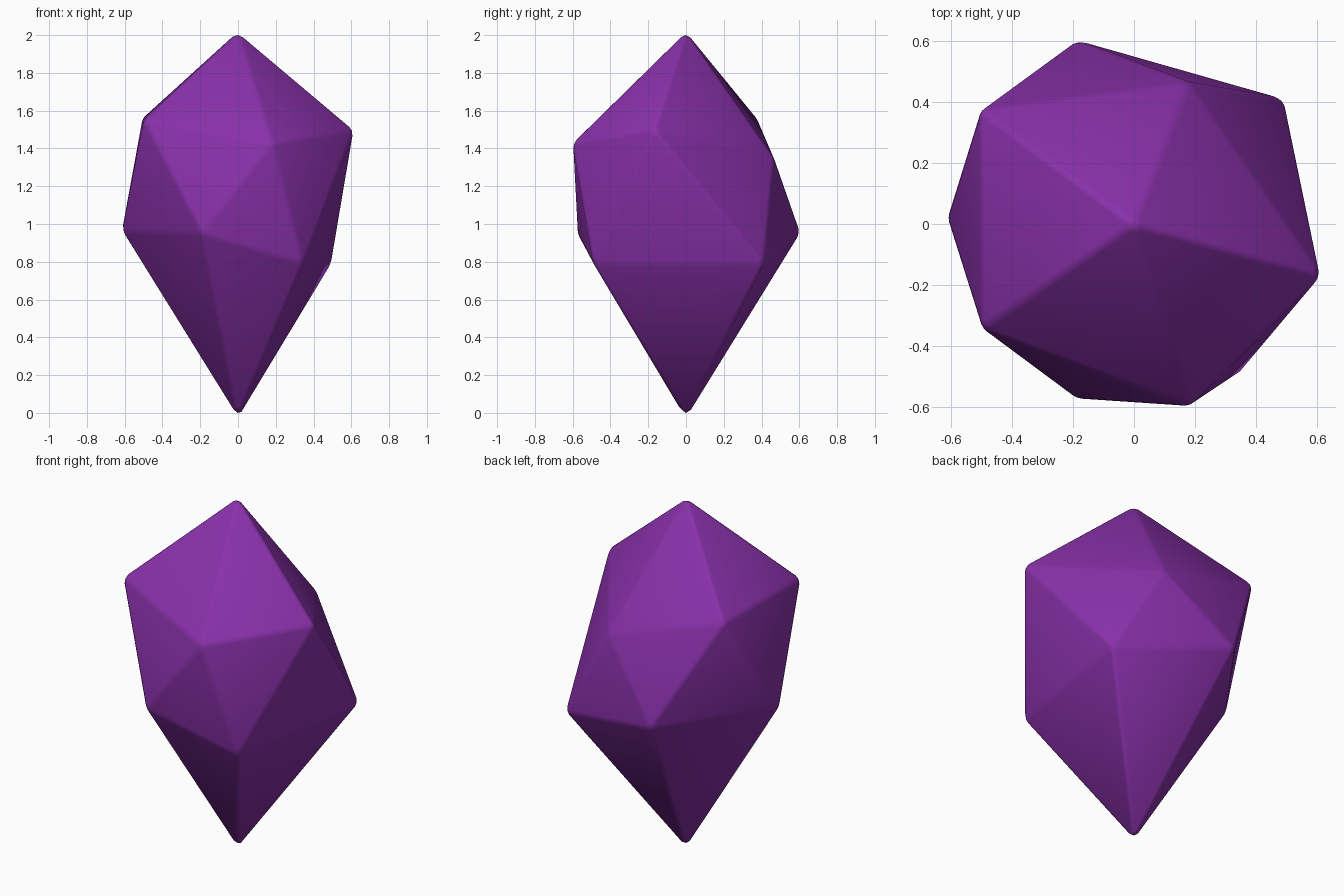
import bpy, bmesh

if "Cube" in bpy.data.objects:
    bpy.data.objects.remove(bpy.data.objects["Cube"])

# Crystal corners: a tip at each end, two irregular five-point rings between
upper = [(-0.50, -0.345, 1.55), (0.18, -0.60, 1.43), (0.615, -0.17, 1.50),
         (0.18, 0.465, 1.35), (-0.505, 0.375, 1.56)]
lower = [(-0.19, -0.575, 0.95), (0.345, -0.49, 0.79), (0.495, 0.41, 0.79),
         (-0.19, 0.605, 0.95), (-0.615, 0.02, 0.96)]

bm = bmesh.new()
top = bm.verts.new((0, 0, 2.01))
bottom = bm.verts.new((0, 0, -0.015))
up = [bm.verts.new(p) for p in upper]
lo = [bm.verts.new(p) for p in lower]

# Crown, zigzag girdle and long lower facets
for i in range(5):
    j = (i + 1) % 5
    bm.faces.new((top, up[i], up[j]))
    bm.faces.new((up[i], lo[i], up[j]))
    bm.faces.new((lo[i], lo[j], up[j]))
    bm.faces.new((bottom, lo[j], lo[i]))
bmesh.ops.recalc_face_normals(bm, faces=bm.faces[:])

# Softened edges, then fit the height exactly
bmesh.ops.bevel(bm, geom=bm.edges[:], offset=0.018, offset_type='OFFSET',
                segments=2, profile=0.5, affect='EDGES')
low = min(v.co.z for v in bm.verts)
high = max(v.co.z for v in bm.verts)
for v in bm.verts:
    if v.co.z > 1.9:
        v.co.z += 2 - high
    elif v.co.z < 0.1:
        v.co.z -= low
for f in bm.faces:
    f.smooth = True

mesh = bpy.data.meshes.new("crystal")
bm.to_mesh(mesh)
bm.free()
crystal = bpy.data.objects.new("crystal", mesh)
bpy.context.collection.objects.link(crystal)

# Purple stone
mat = bpy.data.materials.new("purple_stone")
mat.diffuse_color = (0.25, 0.03, 0.4, 1)
mat.use_nodes = True
mat.node_tree.nodes["Principled BSDF"].inputs["Base Color"].default_value = mat.diffuse_color
mesh.materials.append(mat)
